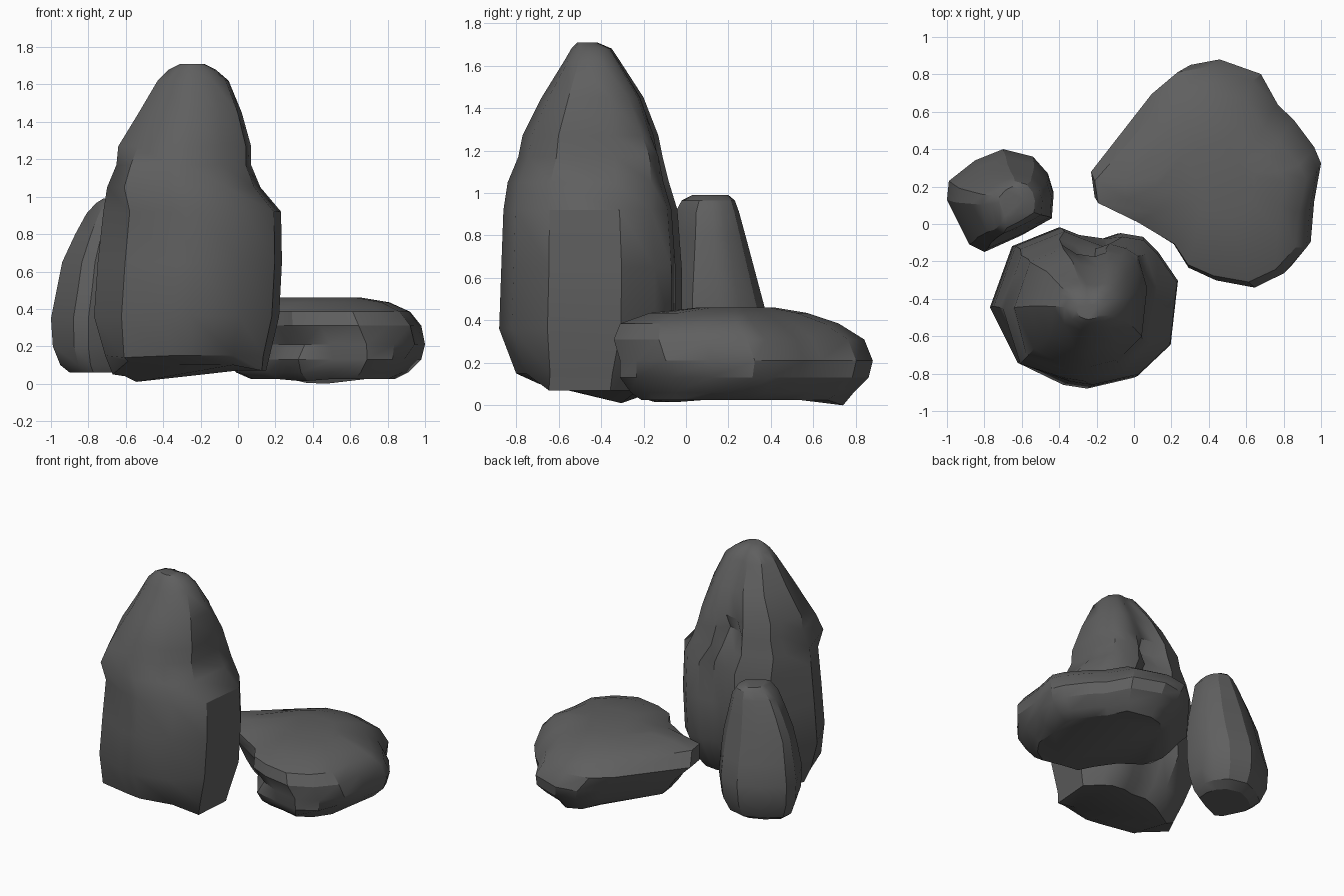
import bpy, bmesh, math

stone = bpy.data.materials.new("dark grey stone")
stone.diffuse_color = (0.115, 0.115, 0.115, 1)


def rock(name, outline, levels, dents=(), angle=30):
    """Loft a plan outline through levels of (z, x0, x1, y0, y1)."""
    xs, ys = [p[0] for p in outline], [p[1] for p in outline]
    ax, ay = min(xs), min(ys)
    w, d = max(xs) - ax, max(ys) - ay
    bm = bmesh.new()
    rings = []
    for z, x0, x1, y0, y1 in levels:
        rings.append([bm.verts.new((x0 + (x1 - x0) * (x - ax) / w,
                                    y0 + (y1 - y0) * (y - ay) / d, z))
                      for x, y in outline])
    n = len(outline)
    for a, b in zip(rings, rings[1:]):
        for i in range(n):
            j = (i + 1) % n
            bm.faces.new((a[i], a[j], b[j], b[i]))
    bm.faces.new(rings[0])
    bm.faces.new(rings[-1])
    # chips and bulges: (level, point, dx, dy, dz)
    for lev, i, dx, dy, dz in dents:
        v = rings[lev][i].co
        v.x, v.y, v.z = v.x + dx, v.y + dy, v.z + dz
    bmesh.ops.recalc_face_normals(bm, faces=bm.faces)
    me = bpy.data.meshes.new(name)
    bm.to_mesh(me)
    bm.free()
    ob = bpy.data.objects.new(name, me)
    bpy.context.collection.objects.link(ob)
    me.materials.append(stone)
    bpy.ops.object.select_all(action='DESELECT')
    ob.select_set(True)
    bpy.context.view_layer.objects.active = ob
    bpy.ops.object.shade_smooth_by_angle(angle=math.radians(angle))
    return ob


# tall pointed boulder, front left, with a chipped back and squared foot
rock("tall_rock",
     [(-.77, -.44), (-.69, -.22), (-.65, -.11), (-.40, -.01), (-.30, -.05),
      (-.16, -.07), (-.07, -.04), (.05, -.06), (.13, -.14), (.24, -.30),
      (.20, -.65), (.02, -.82), (-.24, -.88), (-.37, -.86), (-.62, -.74)],
     [(.07, -.67, .15, -.67, -.20), (.15, -.71, .17, -.80, -.12),
      (.36, -.77, .22, -.88, -.02), (.65, -.75, .235, -.87, -.02),
      (.92, -.72, .23, -.86, -.04), (1.05, -.70, .12, -.84, -.08),
      (1.17, -.65, .07, -.79, -.11), (1.27, -.64, .07, -.77, -.13),
      (1.45, -.53, .02, -.68, -.20), (1.62, -.43, -.05, -.575, -.31),
      (1.68, -.37, -.12, -.54, -.35), (1.71, -.31, -.18, -.51, -.42)],
     [(6, 5, 0, -.06, 0), (6, 4, 0, -.04, 0), (4, 5, 0, -.03, 0),
      (0, 3, 0, -.02, -.03), (0, 2, .03, -.05, -.06), (0, 1, 0, 0, -.03),
      (0, 0, 0, 0, -.02), (0, 10, .01, -.10, 0), (0, 14, -.04, -.08, .05),
      (1, 14, -.03, -.03, -.01), (1, 10, 0, -.02, 0),
      (0, 13, 0, -.02, .03), (0, 12, 0, -.02, .03), (0, 11, 0, -.02, .03),
      (5, 14, -.03, -.03, 0), (6, 14, -.03, -.03, 0),
      (6, 8, .03, .04, 0), (6, 7, .02, .02, 0), (7, 8, .02, .02, 0),
      (5, 8, .03, .03, 0)], 34)

# small upright boulder, back left
rock("small_rock",
     [(-1, .13), (-.99, .23), (-.85, .34), (-.70, .40), (-.54, .36),
      (-.46, .27), (-.43, .17), (-.44, .03), (-.60, -.06), (-.80, -.15),
      (-.88, -.11)],
     [(.06, -.90, -.54, -.08, .27), (.10, -.95, -.49, -.11, .34),
      (.20, -.99, -.45, -.14, .39), (.35, -1, -.43, -.15, .40),
      (.50, -.97, -.43, -.13, .36), (.65, -.94, -.44, -.10, .32),
      (.80, -.87, -.47, -.07, .28), (.91, -.81, -.49, -.05, .25),
      (.965, -.76, -.53, -.02, .23), (.99, -.72, -.59, .03, .20)])

# low flat boulder, right
rock("flat_rock",
     [(-.23, .30), (-.21, .16), (0, .04), (.22, -.10), (.30, -.23),
      (.45, -.30), (.66, -.34), (.82, -.26), (.94, -.12), (.96, .10),
      (1, .31), (.96, .40), (.84, .55), (.75, .63), (.65, .80),
      (.41, .88), (.24, .85), (.10, .73)],
     [(.025, .07, .84, -.21, .73), (.06, -.01, .91, -.26, .79),
      (.13, -.07, .98, -.31, .86), (.21, -.13, 1, -.31, .88),
      (.31, -.23, .98, -.34, .84), (.385, -.19, .92, -.31, .72),
      (.435, -.05, .81, -.17, .57), (.46, .12, .66, .05, .42)],
     [(0, 15, 0, .01, -.025), (0, 16, 0, 0, -.02), (0, 3, -.03, -.02, -.01),
      (0, 4, -.03, -.02, -.01), (1, 3, -.06, -.03, 0), (1, 4, -.05, -.03, 0),
      (2, 3, -.07, -.04, 0), (2, 4, -.06, -.03, 0), (3, 3, -.02, -.01, 0),
      (1, 8, -.04, .02, 0), (2, 8, -.04, .02, 0), (1, 7, -.03, .02, 0),
      (5, 0, -.02, 0, .03), (5, 1, -.02, 0, .03)])
